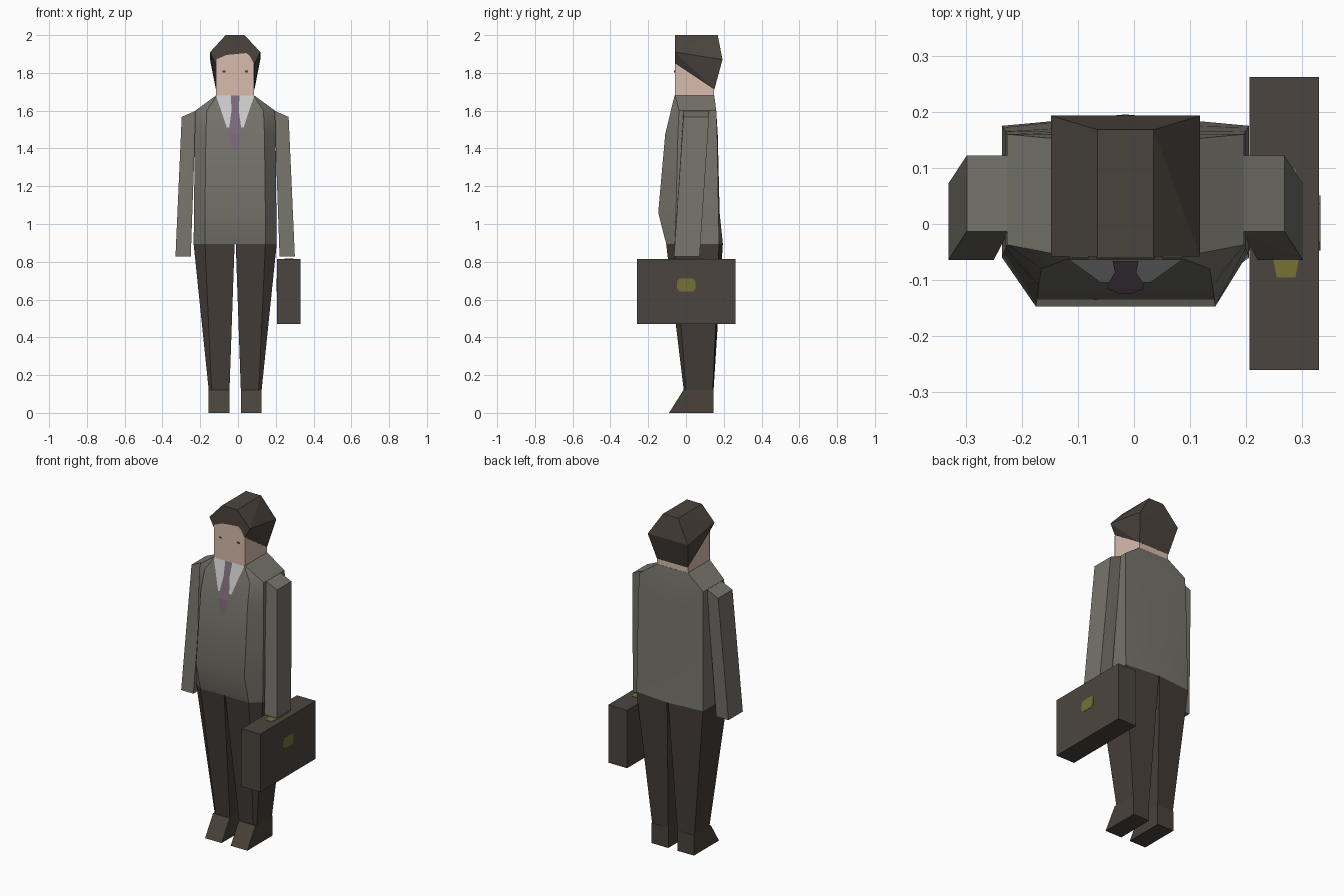
import bpy, bmesh
from mathutils import Vector

if "Cube" in bpy.data.objects:
    bpy.data.objects.remove(bpy.data.objects["Cube"])

CX = -0.015  # centre line of the body


def material(name, r, g, b):
    lin = [((c / 255 + 0.055) / 1.055) ** 2.4 for c in (r, g, b)]
    m = bpy.data.materials.new(name)
    m.diffuse_color = (*lin, 1)
    m.use_nodes = True
    m.node_tree.nodes["Principled BSDF"].inputs["Base Color"].default_value = m.diffuse_color
    return m


JACKET = material("grey jacket", 118, 116, 107)
TROUSER = material("dark trousers", 70, 62, 57)
SHOE = material("brown shoe", 74, 66, 58)
HAIR = material("brown hair", 75, 68, 61)
SKIN = material("skin", 216, 188, 172)
SHIRT = material("white shirt", 204, 204, 204)
TIE = material("purple tie", 126, 104, 123)
LEATHER = material("case leather", 75, 69, 62)
GOLD = material("clasp gold", 120, 112, 54)
EYE = material("eye dark", 70, 55, 50)


def finish(name, bm, mat, smooth=False, fix=True):
    if fix:
        bmesh.ops.recalc_face_normals(bm, faces=bm.faces)
    me = bpy.data.meshes.new(name)
    bm.to_mesh(me)
    bm.free()
    me.materials.append(mat)
    ob = bpy.data.objects.new(name, me)
    bpy.context.collection.objects.link(ob)
    if smooth:
        bpy.ops.object.select_all(action='DESELECT')
        ob.select_set(True)
        bpy.context.view_layer.objects.active = ob
        bpy.ops.object.shade_smooth_by_angle(angle=0.5)
    return ob


def hull(name, pts, mat):
    """Convex solid around the given points."""
    bm = bmesh.new()
    for p in pts:
        bm.verts.new(p)
    bmesh.ops.convex_hull(bm, input=bm.verts)
    bmesh.ops.dissolve_limit(bm, angle_limit=0.01, verts=bm.verts, edges=bm.edges)
    return finish(name, bm, mat)


def box(x0, x1, y0, y1, z0, z1):
    return [(x, y, z) for x in (x0, x1) for y in (y0, y1) for z in (z0, z1)]


def loft(name, rings, mat, smooth=False):
    """Closed solid skinned through rings of equal point count."""
    bm = bmesh.new()
    rows = [[bm.verts.new(p) for p in r] for r in rings]
    n = len(rows[0])
    for a, b in zip(rows, rows[1:]):
        for i in range(n):
            j = (i + 1) % n
            bm.faces.new((a[i], a[j], b[j], b[i]))
    bm.faces.new(rows[0])
    bm.faces.new(rows[-1])
    return finish(name, bm, mat, smooth)


# Jacket: z, side half width, front half width, side y, front y, back y, mid back y
JACKET_RINGS = [
    (0.895, 0.220, 0.160, -0.060, -0.105, 0.175, 0.195),
    (1.06, 0.218, 0.160, -0.053, -0.147, 0.172, 0.178),
    (1.475, 0.214, 0.155, -0.043, -0.110, 0.165, 0.168),
    (1.60, 0.211, 0.150, -0.037, -0.080, 0.160, 0.160),
    (1.68, 0.102, 0.098, -0.058, -0.060, 0.150, 0.150),
]


def torso_ring(z, s, f, ys, yf, yb, ym):
    pts = [(-s, ys), (-f, yf), (f, yf), (s, ys), (s, yb), (0, ym), (-s, yb)]
    return [(CX + x, y, z) for x, y in pts]


loft("jacket", [torso_ring(*r) for r in JACKET_RINGS], JACKET, True)


# Shirt and tie: thin strips following the chest
def chest_y(z):
    for a, b in zip(JACKET_RINGS, JACKET_RINGS[1:]):
        if a[0] <= z <= b[0]:
            t = (z - a[0]) / (b[0] - a[0])
            return a[4] + t * (b[4] - a[4])


def strip(name, rows, mat, offset):
    bm = bmesh.new()
    vs = [[bm.verts.new((CX + x, chest_y(z) - offset, z)) for x in (l, r)] for z, l, r in rows]
    for a, b in zip(vs, vs[1:]):
        bm.faces.new((a[0], a[1], b[1], b[0]))
    finish(name, bm, mat, fix=False)


strip("shirt_left", [(1.51, -0.044, -0.025), (1.60, -0.074, 0), (1.68, -0.102, 0)], SHIRT, 0.003)
strip("shirt_right", [(1.51, 0.025, 0.044), (1.60, 0, 0.074), (1.68, 0, 0.102)], SHIRT, 0.003)
strip("tie", [(z, -w, w) for z, w in
              ((1.385, 0.012), (1.475, 0.031), (1.51, 0.032), (1.60, 0.019), (1.68, 0.023))], TIE, 0.006)

for s, side in ((-1, "left"), (1, "right")):
    # Sleeves
    hull("sleeve_" + side,
         [(CX + s * x, y, z) for x, y, z in
          [(0.208, -0.013, 1.60), (0.208, 0.122, 1.60), (0.283, -0.013, 1.567), (0.283, 0.122, 1.567),
           (0.235, -0.064, 0.828), (0.235, 0.072, 0.828), (0.316, -0.064, 0.828), (0.316, 0.072, 0.828)]],
         JACKET)
    # Trouser legs
    legs = []
    for z, inner, f, o, ys, yf, yb, ym in ((0.12, 0.030, 0.125, 0.140, 0.0, -0.012, 0.142, 0.146),
                                           (0.895, 0.003, 0.160, 0.220, -0.060, -0.105, 0.175, 0.195)):
        pts = [(inner, yf), (f, yf), (o, ys), (o, yb), (inner, ym)]
        legs.append([(CX + s * x, y, z) for x, y in pts])
    loft("trouser_leg_" + side, legs, TROUSER, True)
    # Shoes
    hull("shoe_" + side,
         [(CX + s * x, y, z) for x in (0.030, 0.140)
          for y, z in ((-0.09, 0), (0.146, 0), (0.146, 0.12), (-0.014, 0.12))], SHOE)
    # Eyes
    hull("eye_" + side, box(CX + s * 0.059 - 0.008, CX + s * 0.059 + 0.008, -0.063, -0.058, 1.803, 1.812), EYE)

# Head and hair
hull("head", box(CX - 0.101, CX + 0.101, -0.058, 0.149, 1.67, 1.85), SKIN)
hair = [(0.050, -0.058, 2.0), (0.133, -0.058, 1.91), (0.102, -0.058, 1.85),
        (0.050, 0.168, 2.0), (0.133, 0.193, 1.87), (0.102, 0.150, 1.712)]
hull("hair", [(CX + s * x, y, z) for s in (-1, 1) for x, y, z in hair], HAIR)

# Face plate rising to the hairline
bm = bmesh.new()
bm.faces.new([bm.verts.new((x, -0.061, z)) for x, z in
              ((-0.115, 1.68), (0.086, 1.68), (0.086, 1.845), (0.066, 1.885),
               (0.045, 1.905), (-0.06, 1.895), (-0.115, 1.872))])
finish("face", bm, SKIN, fix=False)

# Briefcase with clasps on both sides and on top
hull("briefcase", box(0.206, 0.33, -0.26, 0.262, 0.47, 0.816), LEATHER)
OCT = [(a * u, b * v) for a in (-1, 1) for b in (-1, 1) for u, v in ((1, 0.6), (0.7, 1))]
for name, x in (("outer", 0.329), ("inner", 0.204)):
    hull("clasp_" + name, [(x + d, 0.002 + 0.049 * u, 0.677 + 0.034 * v)
                           for d in (0, 0.003) for u, v in OCT], GOLD)
hull("clasp_top", [(0.271 + 0.024 * u, 0.002 + 0.097 * v, 0.815 + d)
                   for d in (0, 0.003) for u, v in OCT], GOLD)
